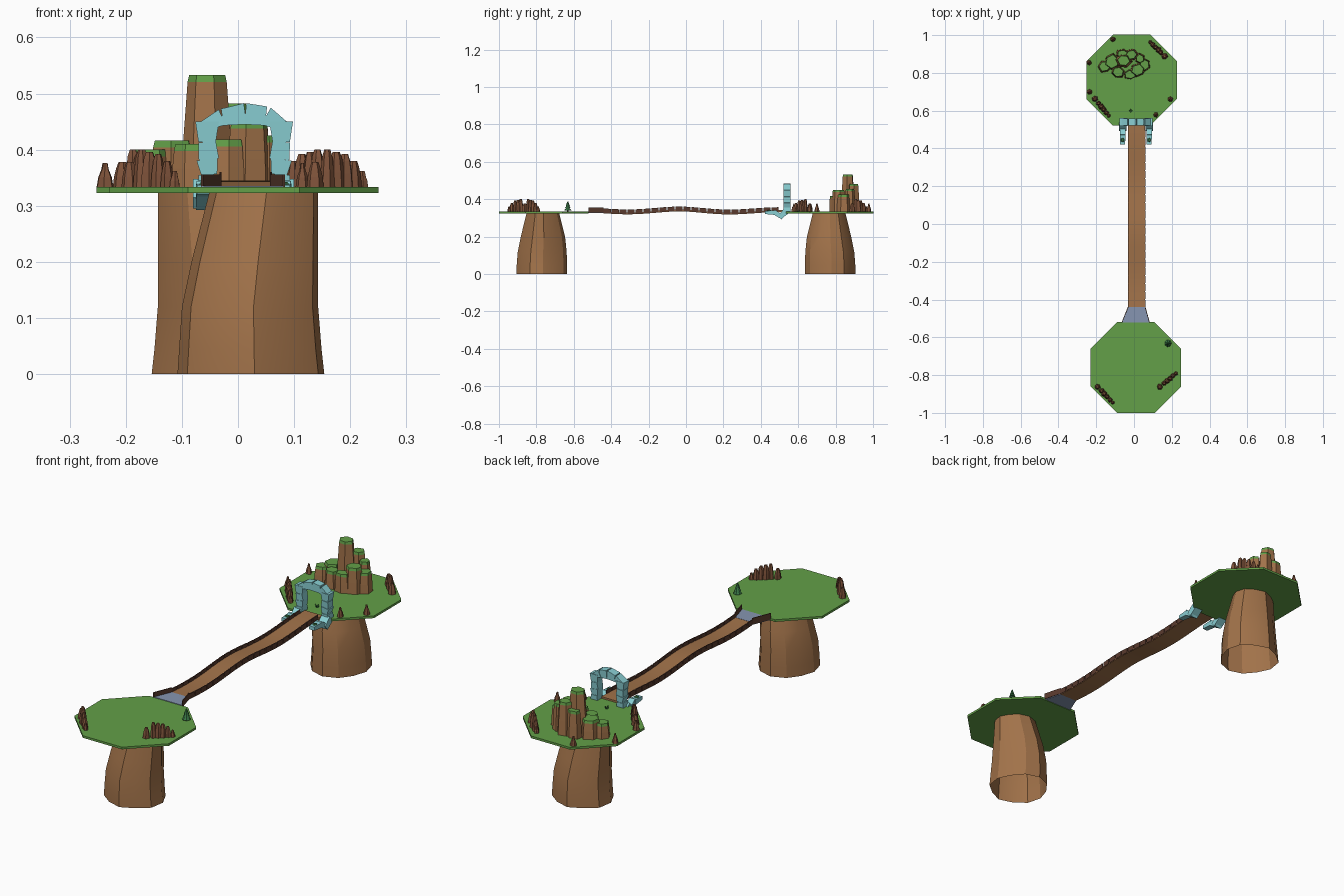
import bpy, bmesh, math, random
from mathutils import Vector

if "Cube" in bpy.data.objects:
    bpy.data.objects.remove(bpy.data.objects["Cube"])
random.seed(4)
TOP = 0.333  # height of the grassy platforms


def mat(name, r, g, b):
    m = bpy.data.materials.new(name)
    m.diffuse_color = (r, g, b, 1)
    m.use_nodes = True
    m.node_tree.nodes["Principled BSDF"].inputs["Base Color"].default_value = m.diffuse_color
    return m


GRASS = mat("grass green", 0.125, 0.35, 0.065)
EARTH = mat("earth brown", 0.36, 0.17, 0.068)
STONE = mat("dark rock brown", 0.21, 0.085, 0.042)
BLUE = mat("pale blue stone", 0.25, 0.62, 0.65)
SLATE = mat("slate ramp", 0.24, 0.30, 0.44)
WOOD = mat("dark wood", 0.10, 0.042, 0.027)
PINE = mat("pine green", 0.04, 0.18, 0.06)


def build(name, lofts, mats, cap=True, smooth=False):
    """One object from lofts, each (rings, number of top bands using material 1)."""
    bm = bmesh.new()
    for rings, bands in lofts:
        vs = [[bm.verts.new(p) for p in ring] for ring in rings]
        n = len(vs[0])
        for k in range(len(vs) - 1):
            for i in range(n):
                j = (i + 1) % n
                f = bm.faces.new((vs[k][i], vs[k][j], vs[k + 1][j], vs[k + 1][i]))
                f.material_index = int(k >= len(vs) - 1 - bands and bands > 0)
        if cap:
            bm.faces.new(vs[0][::-1])
            bm.faces.new(vs[-1]).material_index = int(bands > 0)
    bmesh.ops.recalc_face_normals(bm, faces=bm.faces)
    me = bpy.data.meshes.new(name)
    bm.to_mesh(me)
    bm.free()
    for m in mats:
        me.materials.append(m)
    ob = bpy.data.objects.new(name, me)
    bpy.context.collection.objects.link(ob)
    if smooth:
        bpy.context.view_layer.objects.active = ob
        ob.select_set(True)
        bpy.ops.object.shade_smooth_by_angle(angle=math.radians(30))
        ob.select_set(False)
    return ob


def ring(x, y, z, rx, ry, n, jit=None, turn=0.0):
    pts = []
    for i in range(n):
        a = turn + 2 * math.pi * i / n
        s = jit[i] if jit else 1
        pts.append((x + rx * s * math.cos(a), y + ry * s * math.sin(a), z))
    return pts


def rock(x, y, rx, ry, h, taper=0.8, n=7, cap=False, z=TOP - 0.003):
    """Irregular tapered rock, optionally with a grassy top."""
    jit = [random.uniform(0.85, 1.1) for _ in range(n)]
    t = random.random()
    prof = [(0, 1), (0.45, 0.6 + 0.4 * taper), (1 - 0.012 / h, taper)]
    prof.append((1, taper * (0.92 if cap else 0.6)))
    return ([ring(x, y, z + h * a, rx * s, ry * s, n, jit, t) for a, s in prof], int(cap))


def beam(p, q, w0, w1, d0, d1, depth=(0, 1, 0)):
    """Four-sided block from p to q, with end widths and depths."""
    p, q, dv = Vector(p), Vector(q), Vector(depth)
    side = (q - p).cross(dv).normalized()
    rings = []
    for c, w, d in ((p, w0, d0), (q, w1, d1)):
        rings.append([c + side * w * a / 2 + dv * d * b / 2
                      for a, b in ((-1, -1), (1, -1), (1, 1), (-1, 1))])
    return (rings, 0)


# Octagonal grass platforms and their open rock pillars (one turned half round)
R = 0.24 / math.cos(math.pi / 8)
for label, cx, cy, s in (("front", 0.01, -0.76, 1), ("back", -0.0125, 0.762, -1)):
    build(label + "_platform",
          [([ring(cx, cy, z, R, R, 8, None, math.pi / 8) for z in (0.323, TOP)], 0)], [GRASS])
    jit = [1, 0.93, 1, 1.04, 1, 0.95, 1, 1.03, 0.98, 1.02, 0.95, 1.03]
    prof = [(0, .023, -.772, .131, .131), (.045, .022, -.772, .127, .131),
            (.12, .0215, -.77, .1215, .127), (.2, .03, -.766, .113, .115),
            (.325, .046, -.766, .097, .085)]
    rings = [ring(s * x, s * y, z, s * rx, s * ry, 12, jit, 0.05) for z, x, y, rx, ry in prof]
    build(label + "_pillar", [(rings, 0)], [EARTH], cap=False, smooth=True)


# Wavy bridge deck
def deck_z(y):
    return 0.332 + 0.009 * math.cos((y + 0.04) * 2 * math.pi / 0.56) * max(0, 1 - abs(y) * 0.8)


N = 30
ys = [-0.44 + 0.97 * i / N for i in range(N + 1)]
build("bridge_deck", [([[(-0.031, y, deck_z(y) - 0.006), (0.059, y, deck_z(y) - 0.006),
                         (0.059, y, deck_z(y) + 0.004), (-0.031, y, deck_z(y) + 0.004)]
                        for y in ys], 0)], [EARTH], smooth=True)

# Flared ramp at the front end
build("bridge_ramp", [([[(-0.065, -0.522, z), (0.08, -0.522, z), (0.059, -0.44, z),
                         (-0.031, -0.44, z)] for z in (0.325, 0.3355)], 0)], [SLATE])

# Rails: thin panels with small gaps, plus the flared panels beside the ramp
for label, x, xe in (("left", -0.031, -0.064), ("right", 0.059, 0.082)):
    panels = []
    for i in range(22):
        y0 = -0.44 + 0.94 * i / 22
        y1 = y0 + 0.94 / 22 - 0.005
        panels.append(([[(x - .002, y, deck_z(y) - .004), (x + .002, y, deck_z(y) - .004),
                         (x + .002, y, deck_z(y) + .02), (x - .002, y, deck_z(y) + .02)]
                        for y in (y0, y1)], 0))
    panels.append(([[(c - .002, y, .328), (c + .002, y, .328), (c + .002, y, .356),
                     (c - .002, y, .356)] for c, y in ((xe, -0.522), (x, -0.44))], 0))
    build(label + "_rail", panels, [WOOD])

# Stone arch: two stacked columns and the curved top
blocks = []
for x, s in ((-0.055, 1), (0.077, -1)):
    for z0, z1, w0, w1, dx in ((.325, .355, .036, .030, 0), (.355, .383, .028, .038, 0.004),
                               (.383, .414, .036, .031, 0.003), (.414, .450, .031, .042, 0)):
        blocks.append(beam((x + s * dx, .54, z0), (x, .54, z1), w0, w1, .036, .040))
path = [(-0.062, .442), (-0.028, .458), (0.013, .464), (0.05, .460), (0.085, .440)]
wide = [.018, .030, .038, .034, .018]
for i in range(4):
    (x0, z0), (x1, z1) = path[i], path[i + 1]
    blocks.append(beam((x0, .54, z0), (x1, .54, z1), wide[i], wide[i + 1], .038, .034))
build("stone_arch", blocks, [BLUE])

# Blocks bracing the bridge end below the arch, with tufts on top
braces, tufts = [], []
for x in (-0.06, 0.08):
    braces.append(beam((x, .535, .335), (x, .50, .305), .034, .026, .04, .04, (1, 0, 0)))
    braces.append(beam((x, .518, .302), (x, .468, .333), .022, .026, .03, .028, (1, 0, 0)))
    braces.append(beam((x, .475, .328), (x, .422, .329), .024, .016, .030, .026, (1, 0, 0)))
    tufts.append(([ring(x, .445, z, r, r, 5) for z, r in ((.336, .013), (.342, .008))], 0))
build("brace_stones", braces, [BLUE])
build("brace_tufts", tufts, [PINE])

# Big grassy-topped outcrop on the back platform: x, y, rx, ry, height, taper
big = [(-0.055, .865, .050, .046, .203, .74), (-0.015, .895, .038, .035, .152, .8),
       (0.022, .815, .042, .036, .120, .85), (-0.02, .79, .034, .028, .088, .88),
       (0.055, .845, .032, .036, .095, .85), (-0.115, .86, .042, .042, .086, .88),
       (-0.155, .835, .040, .036, .070, .85), (-0.085, .805, .036, .034, .080, .85),
       (-0.06, .90, .040, .030, .125, .8), (0.03, .875, .030, .030, .125, .8)]
build("rock_outcrop", [rock(*b, n=6, cap=True) for b in big], [EARTH, GRASS])

# Rock ridges along the platform rims: one stub then a falling row
ridges = (("front_left", -0.193, -0.862, -0.108, -0.95), ("front_right", .137, -.862, .226, -.788),
          ("back_right", .162, .888, .082, .966), ("back_left", -.206, .662, -.130, .568))
for label, x0, y0, x1, y1 in ridges:
    parts = []
    for t, h, r in ((0, .048, .017), (.25, .070, .015), (.42, .066, .017),
                    (.6, .062, .015), (.78, .050, .014), (.95, .032, .011)):
        parts.append(rock(x0 + (x1 - x0) * t, y0 + (y1 - y0) * t, r, r, h, 0.65, 6))
    build(label + "_ridge", parts, [STONE])

# Single pointed rocks around the back platform
spots = [(-.112, .978), (-.238, .855), (-.236, .70), (.192, .66), (.115, .578)]
build("pointed_rocks", [rock(x, y, .015, .015, .046, 0.4, 6) for x, y in spots], [STONE])

# Small pine tree and a grass tuft
tree = [([ring(.18, -.632, z, r, r, 7) for z, r in ((a, w), (b, .002))], 0)
        for a, b, w in ((.341, .363, .019), (.353, .375, .015), (.365, .388, .011))]
build("pine_tree", tree, [PINE])
build("pine_trunk", [([ring(.18, -.632, z, .004, .004, 6) for z in (.33, .345)], 0)], [WOOD])
blades = [([ring(-.017 + dx * k, .60 + dy * k, z, r, r, 3)
            for z, r, k in ((.332, .004, .3), (.345, .0006, 1))], 0)
          for dx, dy in ((.01, 0), (-.01, 0), (0, .01), (0, -.01))]
build("grass_tuft", blades, [PINE])
